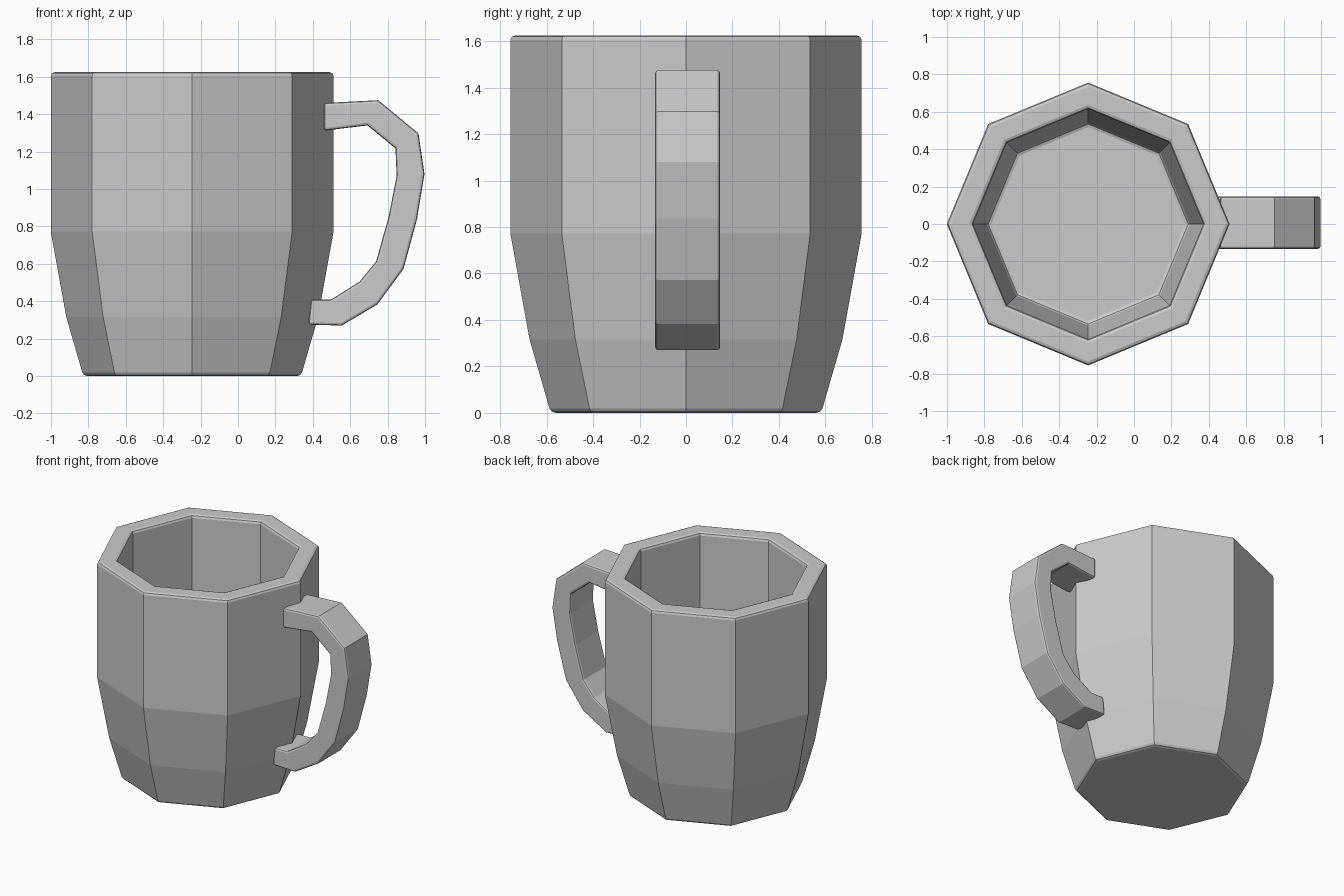
import bpy, bmesh, math

if "Cube" in bpy.data.objects:
    bpy.data.objects.remove(bpy.data.objects["Cube"])

CX, SIDES = -0.245, 8


def make_object(name, bm, bevel, segments):
    bmesh.ops.recalc_face_normals(bm, faces=bm.faces)
    mesh = bpy.data.meshes.new(name)
    bm.to_mesh(mesh)
    bm.free()
    obj = bpy.data.objects.new(name, mesh)
    bpy.context.collection.objects.link(obj)
    mod = obj.modifiers.new("soft_edges", 'BEVEL')
    mod.width, mod.segments = bevel, segments
    mod.limit_method, mod.angle_limit = 'ANGLE', math.radians(60)
    return obj


# Octagonal cup: outer wall, over the rim, down the inside to the floor
profile = [(0.582, 0), (0.673, 0.315), (0.756, 0.772), (0.756, 1.625),
           (0.615, 1.625), (0.615, 0.772), (0.54, 0.30)]
bm = bmesh.new()
rings = []
for r, z in profile:
    rings.append([bm.verts.new((CX + r * math.cos(i * math.tau / SIDES),
                                r * math.sin(i * math.tau / SIDES), z))
                  for i in range(SIDES)])
for a, b in zip(rings, rings[1:]):
    for i in range(SIDES):
        j = (i + 1) % SIDES
        bm.faces.new((a[i], a[j], b[j], b[i]))
bm.faces.new(rings[0])
bm.faces.new(rings[-1])
make_object("mug_body", bm, 0.02, 2)

# Handle: matching outer and inner outlines given thickness in y
outer = [(0.46, 1.46), (0.75, 1.475), (0.965, 1.297), (0.997, 1.08), (0.957, 0.838),
         (0.885, 0.573), (0.745, 0.383), (0.555, 0.27), (0.377, 0.275)]
inner = [(0.46, 1.312), (0.692, 1.34), (0.842, 1.217), (0.848, 1.07), (0.805, 0.85),
         (0.738, 0.612), (0.65, 0.505), (0.495, 0.408), (0.39, 0.408)]
Y0, Y1 = -0.133, 0.147
bm = bmesh.new()
sections = [[bm.verts.new((p[0], y, p[1])) for p, y in
             ((o, Y0), (o, Y1), (n, Y1), (n, Y0))] for o, n in zip(outer, inner)]
for a, b in zip(sections, sections[1:]):
    for i in range(4):
        j = (i + 1) % 4
        bm.faces.new((a[i], a[j], b[j], b[i]))
bm.faces.new(sections[0])
bm.faces.new(sections[-1])
make_object("handle", bm, 0.014, 2)
